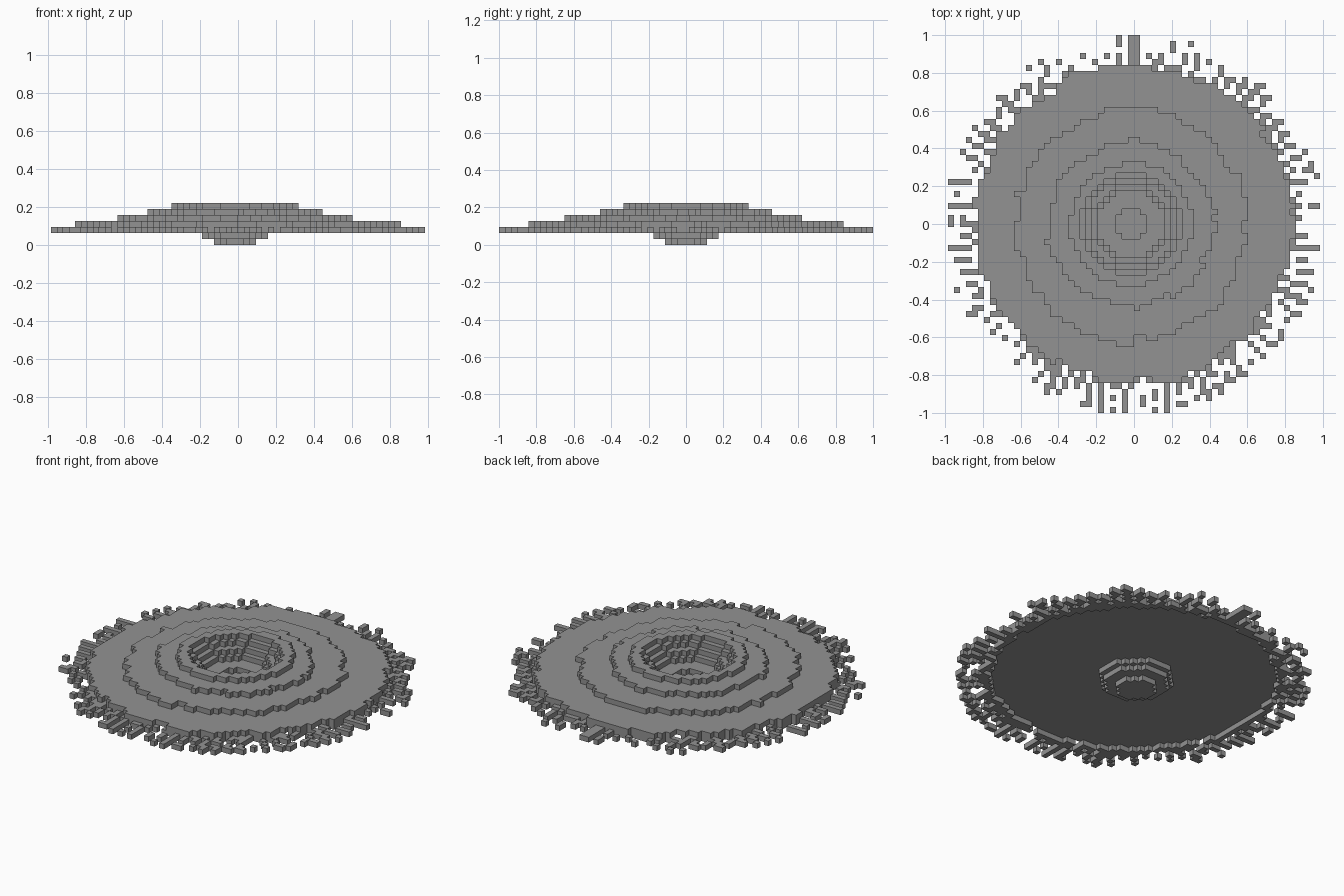
import bpy
import bmesh
import math
import random
from mathutils import Vector

random.seed(11)
V = 2 / 63          # block size
N = 32              # half width of the grid in blocks

cube = bpy.data.objects.get("Cube")
if cube:
    bpy.data.objects.remove(cube, do_unlink=True)

stone = bpy.data.materials.new("stone grey")
stone.use_nodes = True
stone.diffuse_color = (0.29, 0.29, 0.29, 1)
stone.node_tree.nodes["Principled BSDF"].inputs["Base Color"].default_value = stone.diffuse_color


def disc(radius, wobble=0.0, shift=0.0, left=N, right=N, front=N, back=N):
    """Block positions inside a ragged circle, clipped to a bounding box."""
    bumps = [random.uniform(-wobble, wobble) for _ in range(60)]
    cells = set()
    for i in range(-left, right + 1):
        for j in range(-front, back + 1):
            sector = int((math.atan2(j, i - shift) / math.tau + 0.5) * 59.99)
            if math.hypot(i - shift, j) <= radius + bumps[sector]:
                cells.add((i, j))
    return cells


def fringe(inner, outer, rays):
    """Broken radial spikes of blocks, long and short in turn."""
    reach = [random.uniform(inner + 2, outer + 2) if k % 2 else random.uniform(inner - 1, inner + 1)
             for k in range(rays)]
    cells = set()
    for i in range(-30, 32):
        for j in range(-31, 32):
            r = math.hypot(i - 0.5, j)
            ray = int((math.atan2(j, i - 0.5) / math.tau + 0.5) * (rays - 0.01))
            if inner - 1 < r < min(reach[ray], outer) and random.random() < 0.8:
                cells.add((i, j))
    return cells


# Layers from the bowl bottom up to the crater lip
rim = disc(26.5, 0.7, 0.5, 26, 27, 27, 27)
skirt = (rim - disc(25.4, 0.3, 0.5)) | fringe(26.6, 31.6, 170)
layers = [
    ("bowl_bottom", disc(3.2)),
    ("bowl_base", disc(5.4)),
    ("bowl_collar_and_fringe", skirt | (disc(6.35) - disc(2.5))),
    ("lower_slope", rim - disc(5.4)),
    ("middle_slope", disc(19.4, 0.8, 0, 20, 20, 20, 19) - disc(6.35)),
    ("upper_slope", disc(13.8, 0.7, 0, 15, 14, 14, 14) - disc(7.3)),
    ("crater_lip", disc(10.25, 0.2, 0, 10, 10, 10, 10) - disc(8.3)),
]
solid = {(i, j, k) for k, (_, cells) in enumerate(layers) for i, j in cells}

DIRECTIONS = [Vector(d) for d in ((1, 0, 0), (-1, 0, 0), (0, 1, 0),
                                  (0, -1, 0), (0, 0, 1), (0, 0, -1))]


def build_layer(name, level, cells):
    """Make one layer of blocks, keeping only its exposed faces."""
    bm = bmesh.new()
    for i, j in sorted(cells):
        centre = Vector((i - 0.5, j, level + 0.5))
        for d in DIRECTIONS:
            if (i + int(d.x), j + int(d.y), level + int(d.z)) in solid:
                continue
            u = Vector((d.y, d.z, d.x))
            w = d.cross(u)
            corners = [(-u - w), (u - w), (u + w), (-u + w)]
            bm.faces.new([bm.verts.new((centre + (d + c) / 2) * V) for c in corners])
    bmesh.ops.remove_doubles(bm, verts=bm.verts, dist=V / 100)
    mesh = bpy.data.meshes.new(name)
    bm.to_mesh(mesh)
    bm.free()
    mesh.materials.append(stone)
    bpy.context.collection.objects.link(bpy.data.objects.new(name, mesh))


for level, (name, cells) in enumerate(layers):
    build_layer(name, level, cells)
